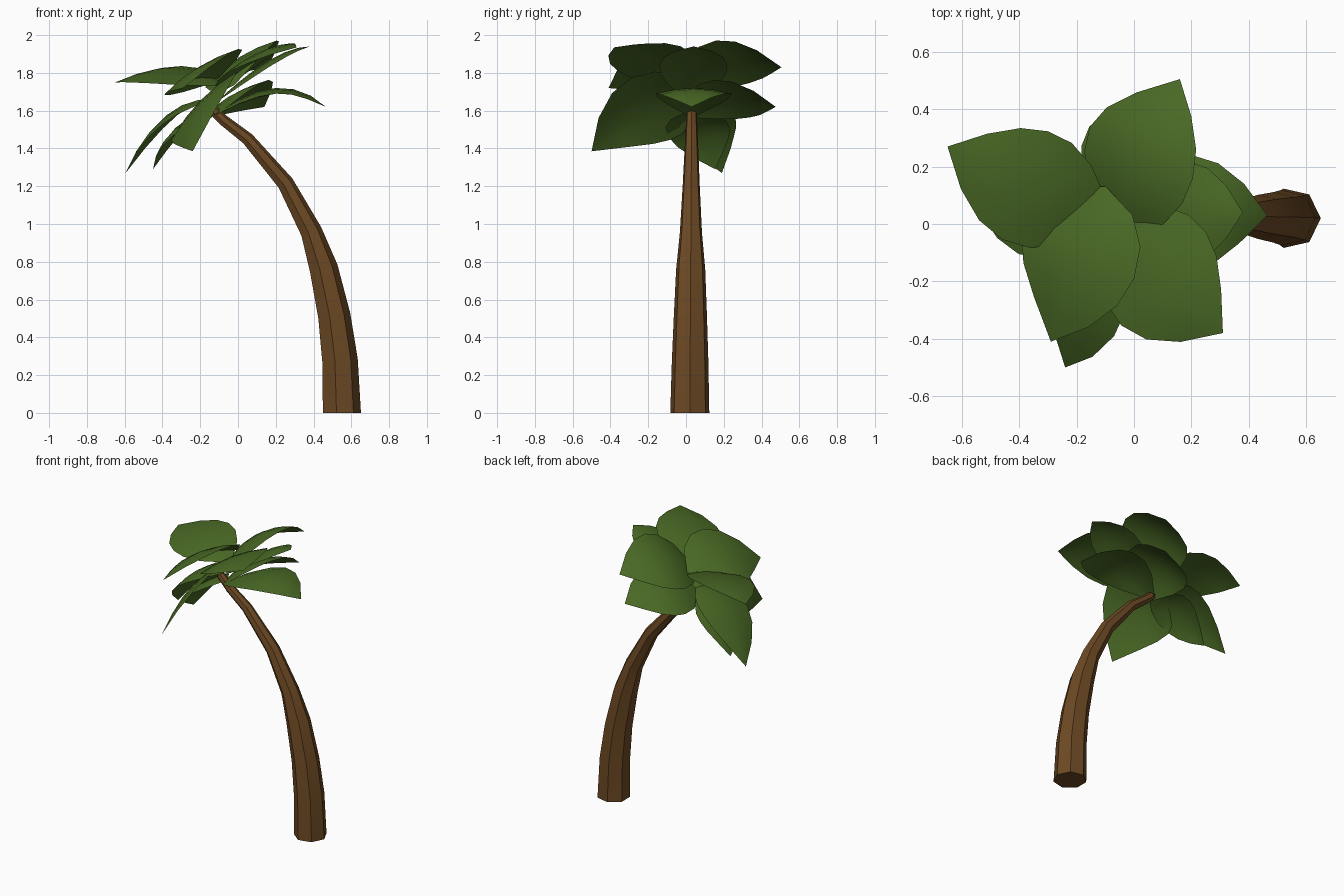
import bpy, bmesh, math
from mathutils import Vector

if "Cube" in bpy.data.objects:
    bpy.data.objects.remove(bpy.data.objects["Cube"])


def material(name, rgb):
    m = bpy.data.materials.new(name)
    m.diffuse_color = (*rgb, 1)
    m.use_nodes = True
    m.node_tree.nodes["Principled BSDF"].inputs["Base Color"].default_value = m.diffuse_color
    return m


BARK = material("bark brown", (0.15, 0.066, 0.017))
LEAF = material("leaf green", (0.066, 0.138, 0.018))


def finish(name, bm, mat, angle):
    me = bpy.data.meshes.new(name)
    bm.to_mesh(me)
    bm.free()
    me.materials.append(mat)
    ob = bpy.data.objects.new(name, me)
    bpy.context.collection.objects.link(ob)
    bpy.ops.object.select_all(action='DESELECT')
    ob.select_set(True)
    bpy.context.view_layer.objects.active = ob
    bpy.ops.object.shade_smooth_by_angle(angle=math.radians(angle))
    return ob


# Curved, tapering seven-sided trunk: x, z, radius of each ring
RINGS = [(0.545, 0, 0.106), (0.535, 0.28, 0.099), (0.505, 0.515, 0.09),
         (0.45, 0.765, 0.079), (0.385, 0.96, 0.06), (0.25, 1.215, 0.046),
         (0.05, 1.45, 0.035), (-0.08, 1.55, 0.03), (-0.16, 1.63, 0.026)]
SIDES = 7
bm = bmesh.new()
loops = []
for i, (x, z, r) in enumerate(RINGS):
    a, b = RINGS[max(i - 1, 0)], RINGS[min(i + 1, len(RINGS) - 1)]
    t = Vector((b[0] - a[0], 0, b[1] - a[1])).normalized() if i else Vector((0, 0, 1))
    u, v = Vector((t.z, 0, -t.x)), Vector((0, 1, 0))
    c = Vector((x, 0.02 + 0.01 * z / 1.6, z))
    loops.append([bm.verts.new(c + r * (u * math.cos(k * math.tau / SIDES) + v * math.sin(k * math.tau / SIDES)))
                  for k in range(SIDES)])
for lo, hi in zip(loops, loops[1:]):
    for k in range(SIDES):
        n = (k + 1) % SIDES
        bm.faces.new((lo[k], lo[n], hi[n], hi[k]))
bm.faces.new(loops[0][::-1])
bm.faces.new(loops[-1])
finish("trunk", bm, BARK, 35)

# Broad leaves: a curved midrib through base, middle and tip; "lean" is the way the blade faces
WIDTHS = [0.15, 0.7, 0.96, 1.0, 0.86, 0.52, 0.0]


def leaf(name, base, mid, tip, half=0.21, lean=(-0.53, 0, 0.85), droop=0.03):
    p0, p1, p2 = Vector(base), Vector(mid), Vector(tip)
    bm = bmesh.new()
    rows = []
    for i, w in enumerate(WIDTHS):
        t = i / (len(WIDTHS) - 1)
        p = p0 * (1 - t) * (1 - 2 * t) + p1 * 4 * t * (1 - t) + p2 * t * (2 * t - 1)
        d = p0 * (4 * t - 3) + p1 * (4 - 8 * t) + p2 * (4 * t - 1)
        side = Vector(lean).cross(d).normalized()
        up = d.cross(side).normalized()
        rows.append([bm.verts.new(p + side * s * w * half - up * droop * s * s * w)
                     for s in (-1, -0.5, 0, 0.5, 1)])
    for lo, hi in zip(rows, rows[1:]):
        for k in range(4):
            bm.faces.new((lo[k + 1], lo[k], hi[k], hi[k + 1]))
    bmesh.ops.remove_doubles(bm, verts=bm.verts, dist=1e-4)
    finish(name, bm, LEAF, 60)


# Upper crown
leaf("upper_leaf_left", (-0.1, 0.04, 1.74), (-0.38, 0.13, 1.81), (-0.65, 0.27, 1.75), 0.21, (-0.1, -0.2, 1), 0.02)
leaf("upper_leaf_back", (-0.05, -0.05, 1.72), (0.01, 0.25, 1.885), (0.16, 0.505, 1.83), 0.23)
leaf("upper_leaf_front", (-0.13, 0.13, 1.76), (-0.21, -0.12, 1.83), (-0.29, -0.41, 1.72), 0.24)
leaf("upper_leaf_front_right", (-0.07, 0.05, 1.73), (0.09, -0.19, 1.9), (0.31, -0.38, 1.935), 0.23, (-0.5, 0.1, 0.85))
leaf("upper_leaf_right", (-0.1, 0.03, 1.66), (0.17, 0.04, 1.87), (0.38, 0.04, 1.94), 0.18)

# Lower crown
leaf("lower_leaf_left", (-0.12, 0.03, 1.66), (-0.38, 0.08, 1.575), (-0.595, 0.19, 1.27), 0.19)
leaf("lower_leaf_left_inner", (-0.12, 0.03, 1.6), (-0.33, 0.07, 1.51), (-0.45, 0.155, 1.29), 0.17)
leaf("lower_leaf_back", (-0.12, 0.0, 1.58), (-0.01, 0.25, 1.69), (0.14, 0.475, 1.62))
leaf("lower_leaf_front", (-0.14, 0.09, 1.65), (-0.21, -0.19, 1.63), (-0.24, -0.5, 1.385), 0.255, (-0.7, 0, 0.7), 0.03)
leaf("lower_leaf_right", (-0.12, 0.03, 1.58), (0.2, 0.04, 1.72), (0.465, 0.03, 1.62), 0.2)
